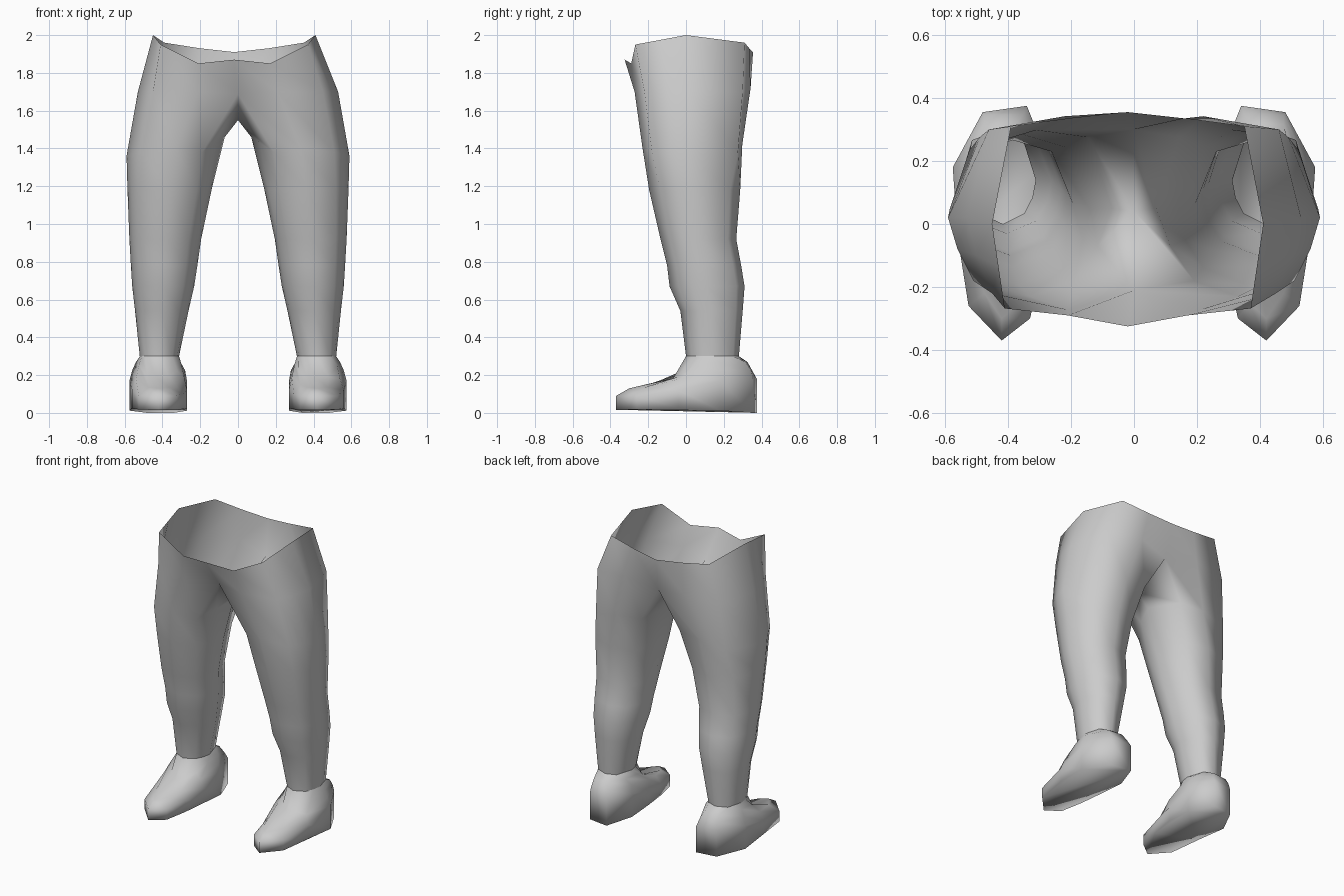
import bpy, bmesh

if "Cube" in bpy.data.objects:
    bpy.data.objects.remove(bpy.data.objects["Cube"])

grey = bpy.data.materials.new("plain grey")
grey.use_nodes = True
colour = (0.6, 0.6, 0.6, 1)
grey.diffuse_color = colour
grey.node_tree.nodes["Principled BSDF"].inputs["Base Color"].default_value = colour


def add_rings(bm, rings, sign):
    """Skin a stack of rings listed top to bottom; sign mirrors it in x."""
    loops = [[bm.verts.new((sign * x, y, z)) for x, y, z in r] for r in rings]
    for up, low in zip(loops, loops[1:]):
        n = len(up)
        for i in range(n if n == len(low) else n - 1):
            j = (i + 1) % n
            f = [up[i], low[i], low[j], up[j]]
            bm.faces.new(f if sign > 0 else f[::-1])
    return loops


def finish(bm, name):
    me = bpy.data.meshes.new(name)
    bm.to_mesh(me)
    bm.free()
    me.materials.append(grey)
    me.shade_smooth()
    bpy.context.collection.objects.link(bpy.data.objects.new(name, me))


# Trousers: half a waist rim, a hip ring passing through the crotch, leg rings.
# Every ring starts at the inner front and runs round by the outer side.
waist = [(0, -.325, 1.87), (.19, -.29, 1.85), (.39, -.268, 1.95), (.41, -.134, 1.975),
         (.43, 0, 2.0), (.37, .31, 1.96), (.18, .335, 1.93), (0, .355, 1.91)]
crotch = (0, .04, 1.55)
hips = [(0, -.21, 1.69), (.21, -.272, 1.7), (.45, -.22, 1.7), (.5, -.1, 1.7),
        (.53, .02, 1.7), (.46, .3, 1.7), (.22, .342, 1.72), (0, .3, 1.68), crotch, crotch]
thigh = [(.19, -.18, 1.38), (.33, -.23, 1.4), (.51, -.18, 1.38), (.56, -.08, 1.37),
         (.59, .02, 1.36), (.49, .275, 1.38), (.31, .298, 1.42), (.145, .275, 1.43),
         (.07, .05, 1.46), (.115, -.07, 1.43)]
section = [(-.65, -.76), (0, -1), (.7, -.76), (.9, -.4), (1, 0),
           (.72, .78), (0, 1), (-.65, .82), (-1, 0), (-.9, -.4)]
# Inner x, outer x, front y, back y, height
sizes = [(.14, .585, -.195, .287, 1.18), (.195, .575, -.135, .266, .92),
         (.215, .567, -.10, .292, .78), (.232, .56, -.087, .31, .67),
         (.262, .545, -.03, .3, .54), (.312, .52, 0, .28, .3)]
legs = [[((a + b) / 2 + u * (b - a) / 2, (f + k) / 2 + v * (k - f) / 2, z)
         for u, v in section] for a, b, f, k, z in sizes]

bm = bmesh.new()
for s in (1, -1):
    add_rings(bm, [waist, hips, thigh] + legs, s)
bmesh.ops.remove_doubles(bm, verts=bm.verts, dist=.001)
for v in bm.verts:          # the waist leans slightly to the right
    if v.co.z > 1.8:
        v.co.x -= .02
finish(bm, "trousers")

# Shoes: hung from the trouser hem, then instep, upper, widest line and sole
instep = [(.365, -.045, .19), (.42, -.07, .18), (.48, -.045, .19), (.525, .04, .25),
          (.54, .17, .27), (.475, .315, .27), (.37, .325, .27), (.305, .22, .27),
          (.3, .1, .26), (.32, .01, .22)]
upper = [(.365, -.25, .135), (.42, -.3, .13), (.475, -.22, .135), (.54, -.03, .18),
         (.56, .17, .225), (.475, .345, .225), (.35, .35, .225), (.28, .19, .225),
         (.285, 0, .19), (.33, -.14, .15)]
outline = [(.33, -.3), (.42, -.37), (.525, -.26), (.56, -.04), (.575, .18),
           (.48, .355), (.34, .375), (.27, .2), (.27, .02), (.295, -.15)]
wide_z = [.09, .09, .09, .12, .17, .18, .18, .17, .12, .1]
sole_z = [.015, .015, .018, .025, .012, 0, 0, .012, .025, .02]
wide = [(x, y, z) for (x, y), z in zip(outline, wide_z)]
sole = [(x, y, z) for (x, y), z in zip(outline, sole_z)]

for s, side in ((1, "left"), (-1, "right")):
    bm = bmesh.new()
    bottom = add_rings(bm, [legs[-1], instep, upper, wide, sole], s)[-1]
    bm.faces.new(bottom[::-1] if s > 0 else bottom)
    finish(bm, side + "_shoe")
